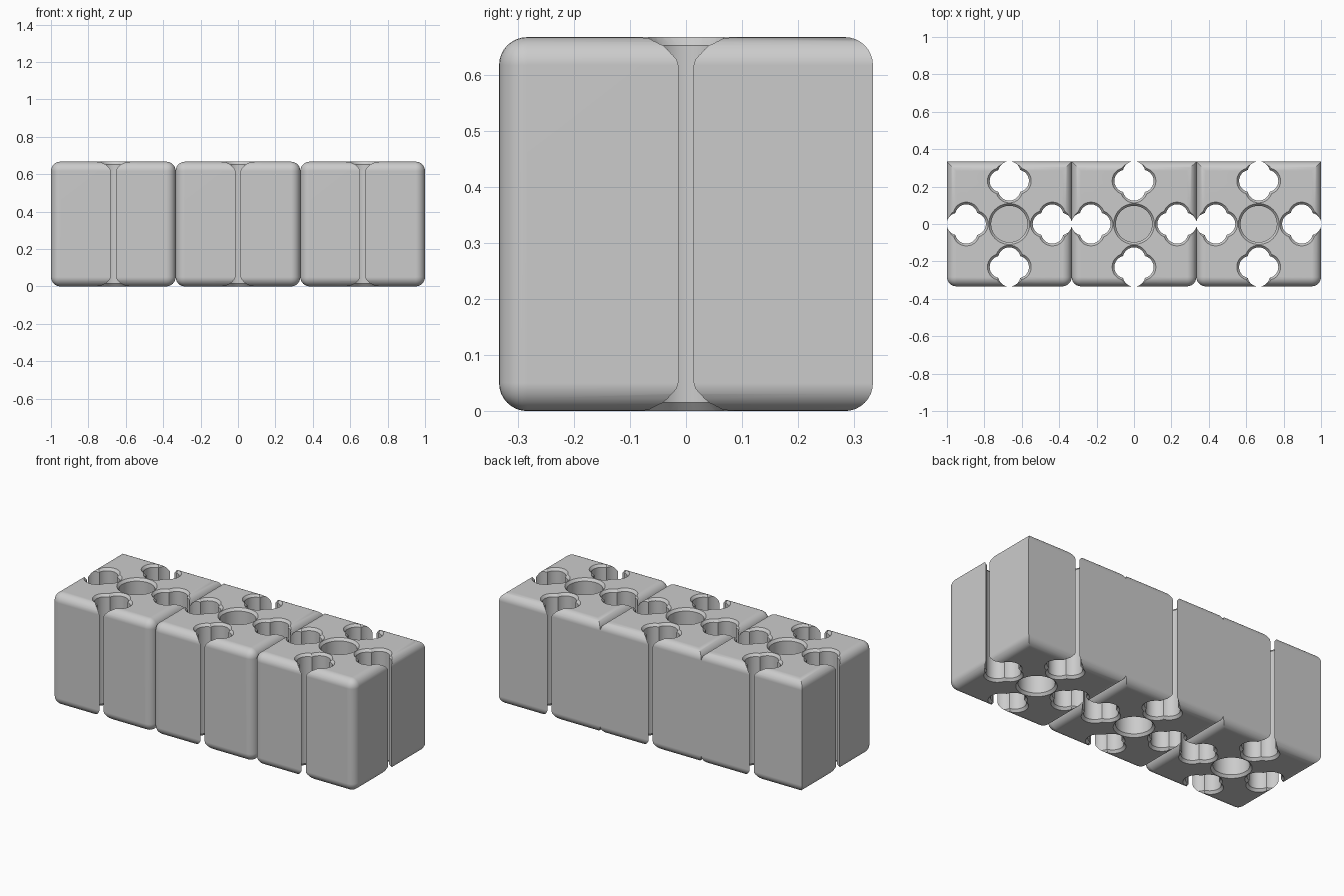
import bpy, bmesh, math
from math import sin, cos, pi

if bpy.data.objects.get("Cube"):
    bpy.data.objects.remove(bpy.data.objects["Cube"])

SIZE = 2 / 3          # edge of one cubic cell
HALF = SIZE / 2
ROUND = 0.05          # edge rounding
RIM, RIM_DEPTH = 0.012, 0.015

grey = bpy.data.materials.new("light grey")
grey.use_nodes = True
colour = (0.6, 0.6, 0.6, 1)
grey.diffuse_color = colour
grey.node_tree.nodes["Principled BSDF"].inputs["Base Color"].default_value = colour


def circle(grow):
    r = 0.097 + grow
    return [(r * cos(2 * pi * i / 48), r * sin(2 * pi * i / 48)) for i in range(48)]


def clover(grow):
    # Four overlapping lobes pointing along the axes
    r, d, steps = 0.06 + grow, 0.045, 12
    t = (d + math.sqrt(2 * r * r - d * d)) / 2
    end = math.atan2(t, t - d)
    points = []
    for k in range(4):
        c, s = cos(k * pi / 2), sin(k * pi / 2)
        for i in range(steps):
            a = -end + 2 * end * i / steps
            x, y = d + r * cos(a), r * sin(a)
            points.append((c * x - s * y, s * x + c * y))
    return points


def add_plug(bm, outline, cx, cy, levels):
    # Stack outlines at (height, growth) levels into a closed solid
    rings = [[bm.verts.new((cx + x, cy + y, z)) for x, y in outline(grow)]
             for z, grow in levels]
    for low, high in zip(rings, rings[1:]):
        for i in range(len(low)):
            j = (i + 1) % len(low)
            bm.faces.new((low[i], low[j], high[j], high[i]))
    bm.faces.new(rings[0][::-1])
    bm.faces.new(rings[-1])


def make_object(name, bm):
    bmesh.ops.recalc_face_normals(bm, faces=bm.faces)
    mesh = bpy.data.meshes.new(name)
    bm.to_mesh(mesh)
    bm.free()
    mesh.materials.append(grey)
    obj = bpy.data.objects.new(name, mesh)
    bpy.context.collection.objects.link(obj)
    return obj


def hole_cutter():
    bm = bmesh.new()
    e = 0.001
    bottom = [(-e, RIM + e), (RIM_DEPTH, 0)]
    top = [(SIZE - RIM_DEPTH, 0), (SIZE + e, RIM + e)]
    # Four through holes that break out of the side faces
    for k in range(4):
        add_plug(bm, clover, 0.23 * cos(k * pi / 2), 0.23 * sin(k * pi / 2), bottom + top)
    # Central round pockets above and below a solid web
    add_plug(bm, circle, 0, 0, bottom + [(0.3, 0)])
    add_plug(bm, circle, 0, 0, [(SIZE - 0.3, 0)] + top)
    cutter = make_object("hole_cutter", bm)
    cutter.hide_render = True
    return cutter


def make_cell(name, x, cutter):
    bm = bmesh.new()
    bmesh.ops.create_cube(bm, size=SIZE)
    bmesh.ops.translate(bm, verts=bm.verts, vec=(0, 0, HALF))
    # Round every edge but the upright ones at the back
    edges = [e for e in bm.edges
             if not (abs(e.verts[0].co.z - e.verts[1].co.z) > 0.1 and e.verts[0].co.y > 0)]
    bmesh.ops.bevel(bm, geom=edges, offset=ROUND, segments=8, profile=0.5,
                    affect='EDGES', clamp_overlap=True)
    cell = make_object(name, bm)
    cut = cell.modifiers.new("holes", 'BOOLEAN')
    cut.operation, cut.solver, cut.object = 'DIFFERENCE', 'EXACT', cutter
    bpy.ops.object.select_all(action='DESELECT')
    cell.select_set(True)
    bpy.context.view_layer.objects.active = cell
    bpy.ops.object.modifier_apply(modifier=cut.name)
    bpy.ops.object.shade_smooth_by_angle(angle=math.radians(30))
    weighted = cell.modifiers.new("flat shading", 'WEIGHTED_NORMAL')
    weighted.keep_sharp = True
    cell.location.x = x


cutter = hole_cutter()
for name, x in (("right_cell", -SIZE), ("middle_cell", 0), ("left_cell", SIZE)):
    make_cell(name, x, cutter)
bpy.data.objects.remove(cutter)
